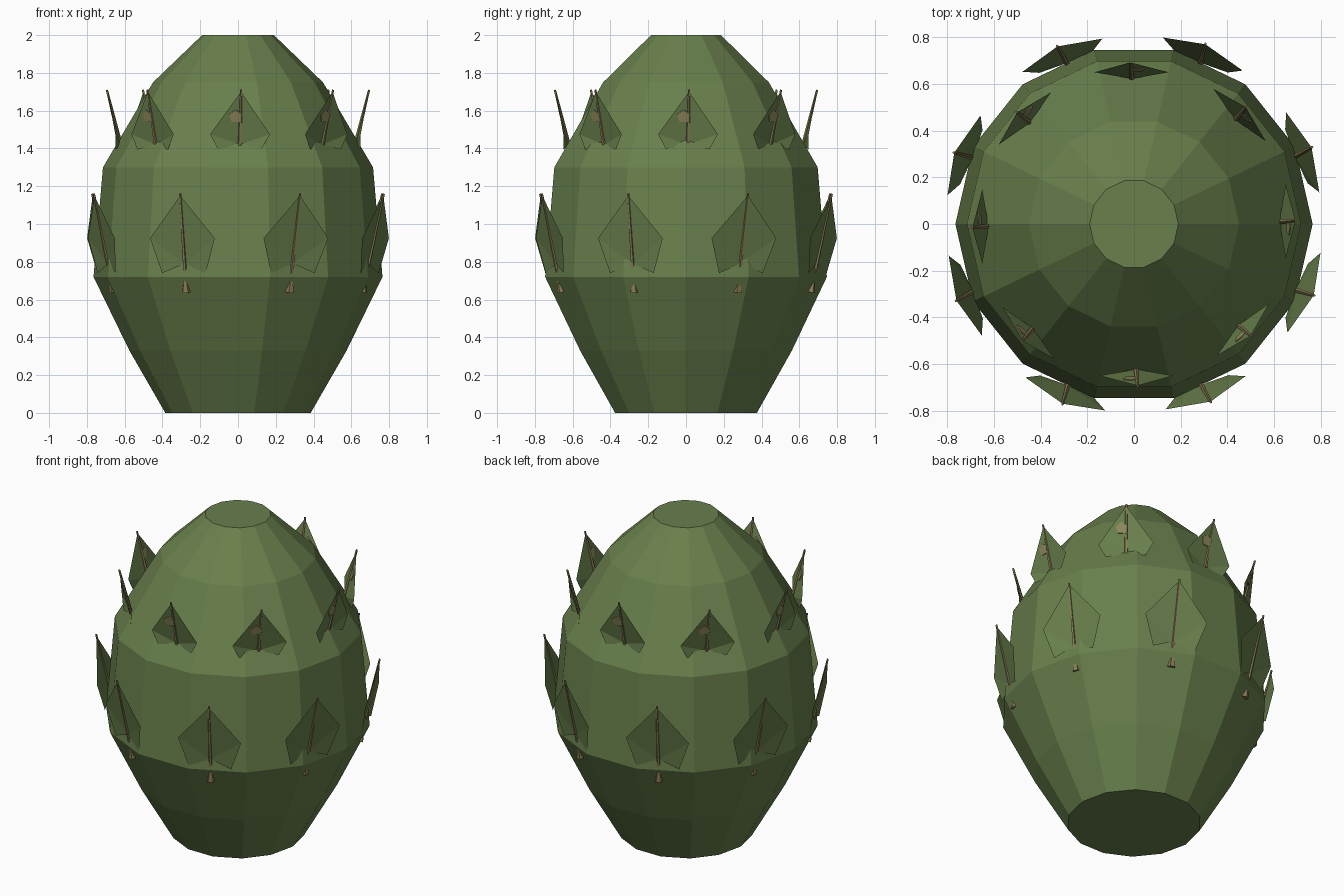
import bpy, bmesh, math
from mathutils import Vector

cube = bpy.data.objects.get("Cube")
if cube:
    bpy.data.objects.remove(cube, do_unlink=True)


def material(name, rgb):
    m = bpy.data.materials.new(name)
    m.use_nodes = True
    m.diffuse_color = (*rgb, 1)
    m.node_tree.nodes["Principled BSDF"].inputs["Base Color"].default_value = (*rgb, 1)
    return m


green = material("leaf_green", (0.14, 0.215, 0.073))
wood = material("twig_brown", (0.25, 0.2, 0.09))
tan = material("spot_tan", (0.27, 0.25, 0.105))


def to_mesh(bm, name, mat):
    me = bpy.data.meshes.new(name)
    bm.to_mesh(me)
    bm.free()
    me.materials.append(mat)
    return me


def place(name, me, angle=0):
    ob = bpy.data.objects.new(name, me)
    ob.rotation_euler.z = angle
    bpy.context.collection.objects.link(ob)


# Faceted bush body: stacked rings with flat caps
SIDES = 14
bm = bmesh.new()
rings = []
for z, r in [(0, .385), (.33, .575), (.72, .765), (1.3, .715), (1.75, .45), (2, .19)]:
    rings.append([bm.verts.new((r * math.cos(math.tau * i / SIDES),
                                r * math.sin(math.tau * i / SIDES), z)) for i in range(SIDES)])
for low, high in zip(rings, rings[1:]):
    for i in range(SIDES):
        j = (i + 1) % SIDES
        bm.faces.new((low[i], low[j], high[j], high[i]))
bm.faces.new(rings[0][::-1])
bm.faces.new(rings[-1])
place("bush_body", to_mesh(bm, "bush_body", green))


def tube(bm, start, end, r1, r2):
    """Tapered five-sided stick between two points."""
    axis = end - start
    rot = axis.to_track_quat('Z', 'Y').to_matrix().to_4x4()
    rot.translation = (start + end) / 2
    bmesh.ops.create_cone(bm, cap_ends=True, segments=5, radius1=r1, radius2=r2,
                          depth=axis.length, matrix=rot)


def leaf_ring(label, tip, base, wing, lobe, notch_z, turn, spot):
    """Eight folded leaves on twigs; wing and lobe are (half width, height, outward)."""
    tip, base = Vector(tip), Vector(base)

    def spine(z):
        return base.lerp(tip, (z - base.z) / (tip.z - base.z))

    # Blade: two mirrored halves folded on the spine
    bm = bmesh.new()
    top, notch = bm.verts.new(tip), bm.verts.new(spine(notch_z))
    for side in (-1, 1):
        w, l = [bm.verts.new(spine(z) + Vector((side * u, -out, 0))) for u, z, out in (wing, lobe)]
        for tri in ((top, w, notch), (notch, w, l)):
            bm.faces.new(tri if side < 0 else tri[::-1])
    blade = to_mesh(bm, label + "_leaf", green)

    # Twig with a thicker cut end
    bm = bmesh.new()
    tube(bm, base, spine(tip.z + .01), .013, .006)
    tube(bm, spine(base.z - .01), spine(base.z + .06), .026, .01)
    twig = to_mesh(bm, label + "_twig", wood)

    # Round spot showing on both sides of the blade
    disc = None
    if spot:
        bm = bmesh.new()
        c = spine(tip.z - .13) + Vector((-.026, -.004, 0))
        n = (tip - base).cross(Vector((1, 0, 0))).normalized() * .0045
        tube(bm, c - n, c + n, .036, .036)
        disc = to_mesh(bm, label + "_spot", tan)

    for k in range(8):
        a = turn + k * math.tau / 8
        place(f"{label}_leaf_{k}", blade, a)
        place(f"{label}_twig_{k}", twig, a)
        if disc:
            place(f"{label}_spot_{k}", disc, a)


leaf_ring("lower", (.012, -.828, 1.15), (0, -.715, .65),
          (.185, .925, .008), (.125, .74, .018), .79, math.tau / 16, False)
leaf_ring("upper", (.016, -.692, 1.7), (.008, -.607, 1.36),
          (.158, 1.475, .014), (.115, 1.395, .032), 1.42, 0, True)
